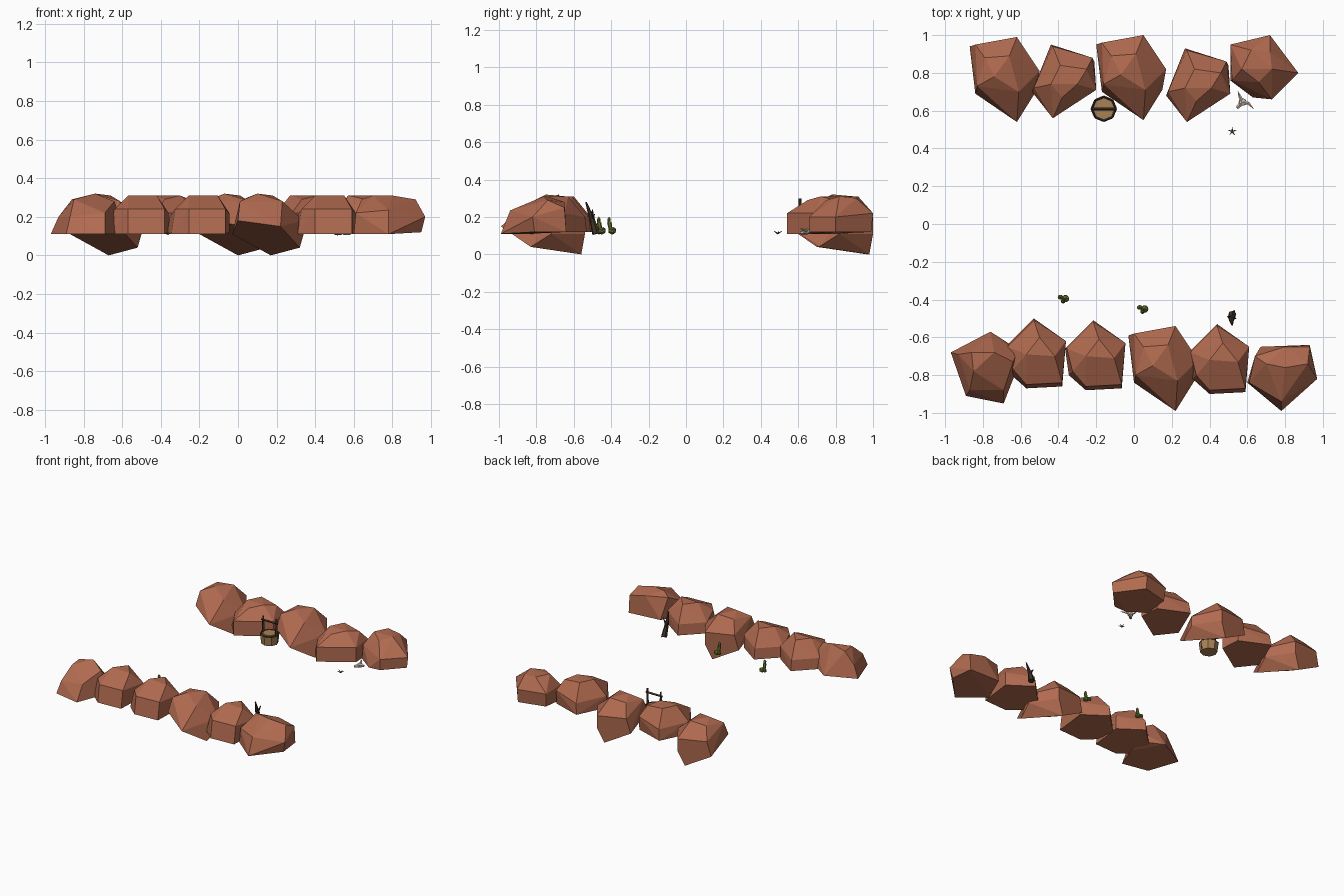
import bpy, bmesh, math
from mathutils import Vector

cube = bpy.data.objects.get("Cube")
if cube:
    bpy.data.objects.remove(cube, do_unlink=True)


def material(name, rgb):
    m = bpy.data.materials.new(name)
    m.use_nodes = True
    color = (*rgb, 1)
    m.diffuse_color = color
    m.node_tree.nodes["Principled BSDF"].inputs["Base Color"].default_value = color
    return m


ROCK = material("red rock", (.44, .145, .08))
DARK = material("dark wood", (.05, .032, .02))
TAN = material("tan wood", (.40, .22, .09))
GREEN = material("cactus green", (.15, .18, .03))
BONE = material("bone", (.66, .58, .47))


def finish(bm, name, mat, location=(0, 0, 0)):
    bmesh.ops.recalc_face_normals(bm, faces=bm.faces[:])
    mesh = bpy.data.meshes.new(name)
    bm.to_mesh(mesh)
    bm.free()
    mesh.materials.append(mat)
    obj = bpy.data.objects.new(name, mesh)
    obj.location = location
    bpy.context.collection.objects.link(obj)
    return obj


def boulder(name, points, offsets=((0, 0),)):
    """Faceted boulder wrapped around its corner points, repeated at offsets."""
    for dx, dy in offsets:
        bm = bmesh.new()
        for p in points:
            bm.verts.new(p)
        hull = bmesh.ops.convex_hull(bm, input=bm.verts[:])
        loose = {g for g in hull["geom_interior"] + hull["geom_unused"]
                 if isinstance(g, bmesh.types.BMVert)}
        bmesh.ops.delete(bm, geom=list(loose), context='VERTS')
        bmesh.ops.dissolve_limit(bm, angle_limit=math.radians(6),
                                 verts=bm.verts[:], edges=bm.edges[:])
        finish(bm, name, ROCK, (dx, dy, 0))


def limb(name, a, b, r1, r2, mat, sides=6):
    """Tapered stick from a to b."""
    a, b = Vector(a), Vector(b)
    bm = bmesh.new()
    bmesh.ops.create_cone(bm, cap_ends=True, segments=sides, radius1=r1,
                          radius2=r2, depth=(b - a).length)
    bm.transform((b - a).to_track_quat('Z', 'Y').to_matrix().to_4x4())
    return finish(bm, name, mat, (a + b) / 2)


def blob(name, center, size, mat):
    bm = bmesh.new()
    bmesh.ops.create_icosphere(bm, subdivisions=1, radius=1)
    bmesh.ops.scale(bm, vec=size, verts=bm.verts[:])
    return finish(bm, name, mat, center)


# Large boulders with a deep slanted underside
boulder("large_boulder", [
    (-.79, .88, .30), (-.66, .89, .31), (-.74, .78, .32), (-.84, .95, .22),
    (-.62, .99, .2), (-.5, .81, .18), (-.61, .70, .28), (-.83, .73, .28),
    (-.84, .69, .18), (-.62, .54, .15), (-.87, .94, .11), (-.5, .81, .11),
    (-.52, .70, .04), (-.67, .97, 0), (-.62, .99, .11)],
    [(0, 0), (.67, .01), (.84, -1.53)])

# Medium boulders of the back ridge
boulder("back_boulder", [
    (-.44, .95, .12), (-.21, .86, .11), (-.2, .71, .11), (-.43, .56, .11),
    (-.54, .7, .11), (-.22, .88, .22), (-.2, .71, .22), (-.43, .56, .22),
    (-.53, .72, .2), (-.43, .94, .2), (-.39, .84, .31), (-.25, .82, .29),
    (-.3, .74, .31), (-.44, .74, .31), (-.38, .67, .29)],
    [(0, 0), (.71, -.02)])

# Medium boulders of the front ridge
boulder("front_boulder", [
    (-.53, -.5, .12), (-.36, -.62, .12), (-.38, -.86, .11), (-.57, -.87, .11),
    (-.66, -.79, .11), (-.68, -.65, .12), (-.53, -.51, .2), (-.36, -.62, .22),
    (-.38, -.84, .24), (-.57, -.85, .24), (-.64, -.77, .24), (-.67, -.65, .2),
    (-.57, -.69, .31), (-.42, -.70, .31), (-.5, -.6, .31)],
    [(0, 0), (.315, -.01), (.97, -.03)])

# Boulders closing the ends of the ridges
boulder("front_right_end_boulder", [
    (-.97, -.68, .11), (-.89, -.91, .11), (-.69, -.95, .11), (-.62, -.77, .11),
    (-.62, -.66, .13), (-.76, -.57, .12), (-.93, -.69, .2), (-.86, -.68, .29),
    (-.74, -.68, .32), (-.64, -.73, .28), (-.85, -.78, .29), (-.69, -.88, .22),
    (-.62, -.68, .22), (-.87, -.88, .2)])
boulder("front_left_end_boulder", [
    (.67, -.65, .13), (.93, -.64, .12), (.95, -.81, .12), (.78, -.99, .11),
    (.6, -.84, .11), (.97, -.82, .2), (.93, -.65, .25), (.61, -.84, .22),
    (.78, -.94, .235), (.64, -.7, .29), (.7, -.74, .31), (.8, -.76, .31),
    (.92, -.74, .29), (.8, -.65, .28)])
boulder("back_left_end_boulder", [
    (.51, .76, .11), (.63, .67, .11), (.73, .66, .12), (.86, .8, .12),
    (.72, .99, .12), (.52, .94, .12), (.87, .8, .2), (.73, .66, .2),
    (.72, 1, .22), (.51, .95, .22), (.52, .76, .22), (.57, .82, .31),
    (.72, .91, .3), (.73, .82, .31), (.62, .92, .31), (.66, .75, .29)])

# Well: tapered tub, rim, posts and crossbar
wx, wy = -.16, .61
limb("well_tub", (wx, wy, .11), (wx, wy, .18), .06, .068, TAN, 8)
limb("well_lid", (wx, wy, .18), (wx, wy, .186), .05, .05, TAN, 8)
for i in range(8):
    ends = [(wx + .064 * math.cos(t), wy + .064 * math.sin(t), .18)
            for t in (math.tau * i / 8, math.tau * (i + 1) / 8)]
    limb("well_rim", *ends, .006, .006, DARK, 4)
for s in (-1, 1):
    limb("well_post", (wx + s * .055, wy, .12), (wx + s * .055, wy, .3), .01, .008, DARK, 4)
limb("well_crossbar", (wx - .068, wy, .27), (wx + .068, wy, .27), .008, .008, DARK, 4)

# Dead tree with broken branches
tree = [(.52, -.48, .11), (.515, -.50, .18), (.52, -.535, .28)]
limb("tree_base", tree[0], tree[1], .022, .015, DARK)
limb("tree_trunk", tree[1], tree[2], .016, .004, DARK)
limb("tree_left_branch", tree[1], (.54, -.5, .24), .01, .003, DARK, 4)
limb("tree_right_branch", tree[1], (.495, -.49, .215), .01, .003, DARK, 4)
limb("tree_root", (.52, -.49, .14), (.53, -.46, .11), .012, .006, DARK, 4)

# Two small cacti, each a cluster of pads
for cx, cy in ((-.375, -.395), (.045, -.45)):
    blob("cactus_large_pad", (cx + .012, cy, .125), (.022, .022, .02), GREEN)
    blob("cactus_small_pad", (cx - .015, cy + .008, .13), (.016, .014, .016), GREEN)
    limb("cactus_stem", (cx, cy - .005, .12), (cx, cy - .015, .17), .01, .012, GREEN)
    blob("cactus_top_pad", (cx, cy - .016, .18), (.012, .01, .022), GREEN)

# Animal skull with horns
sx, sy = .575, .645
blob("skull", (sx, sy, .122), (.024, .022, .018), BONE)
limb("skull_snout", (sx, sy, .122), (sx - .03, sy - .03, .115), .016, .009, BONE)
for knee, tip in (((.03, -.005), (.058, -.035)), ((-.015, .03), (-.025, .058))):
    elbow = (sx + knee[0], sy + knee[1], .128)
    limb("skull_horn_base", (sx, sy, .125), elbow, .01, .008, BONE, 5)
    limb("skull_horn_tip", elbow, (sx + tip[0], sy + tip[1], .138), .008, .001, BONE, 5)

# Tiny dry plant with five leaves
for i in range(5):
    t = math.tau * i / 5 + .3
    limb("plant_leaf", (.52, .49, .112),
         (.52 + .023 * math.cos(t), .49 + .023 * math.sin(t), .124), .005, .001, GREEN, 4)
